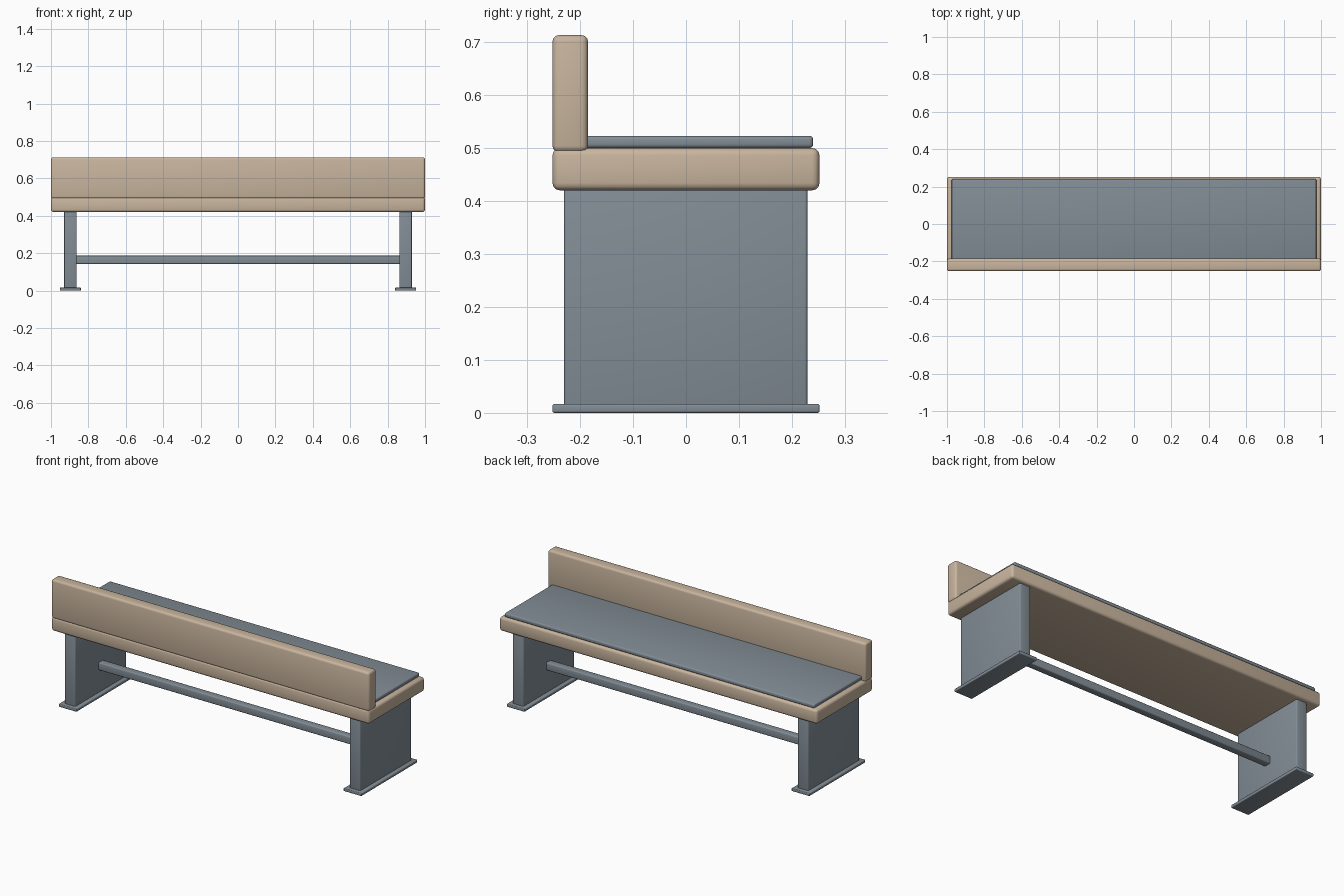
import bpy
import math

cube = bpy.data.objects.get("Cube")
if cube:
    bpy.data.objects.remove(cube, do_unlink=True)


def make_material(name, colour):
    mat = bpy.data.materials.new(name)
    mat.use_nodes = True
    mat.diffuse_color = (*colour, 1)
    mat.node_tree.nodes["Principled BSDF"].inputs["Base Color"].default_value = (*colour, 1)
    return mat


wood = make_material("pale wood", (0.58, 0.46, 0.34))
steel = make_material("blue grey", (0.225, 0.268, 0.305))


def rounded_box(name, x, y, z, bevel, mat):
    """Box spanning the (low, high) ranges, with rounded edges."""
    bpy.ops.mesh.primitive_cube_add(size=1, location=[(a + b) / 2 for a, b in (x, y, z)])
    box = bpy.context.object
    box.name = name
    box.scale = [b - a for a, b in (x, y, z)]
    bpy.ops.object.transform_apply(location=False, rotation=False, scale=True)
    box.data.materials.append(mat)
    mod = box.modifiers.new("Rounded edges", "BEVEL")
    mod.width = bevel
    mod.segments = 3
    bpy.ops.object.modifier_apply(modifier=mod.name)
    bpy.ops.object.shade_smooth_by_angle(angle=math.radians(35))
    return box


# Seat, backrest and cushion
rounded_box("seat", (-1, 1), (-0.252, 0.252), (0.42, 0.5), 0.014, wood)
rounded_box("backrest", (-1, 1), (-0.252, -0.185), (0.492, 0.713), 0.012, wood)
rounded_box("seat_pad", (-0.975, 0.975), (-0.2, 0.24), (0.5, 0.523), 0.007, steel)

# Panel legs with foot plates
for side, s in (("left", 1), ("right", -1)):
    rounded_box(side + "_leg", sorted((0.863 * s, 0.93 * s)), (-0.23, 0.229),
                (0.012, 0.425), 0.005, steel)
    rounded_box(side + "_foot", sorted((0.84 * s, 0.953 * s)), (-0.252, 0.252),
                (0, 0.017), 0.004, steel)

# Stretcher between the legs
rounded_box("stretcher", (-0.88, 0.88), (-0.02, 0.022), (0.143, 0.187), 0.006, steel)
